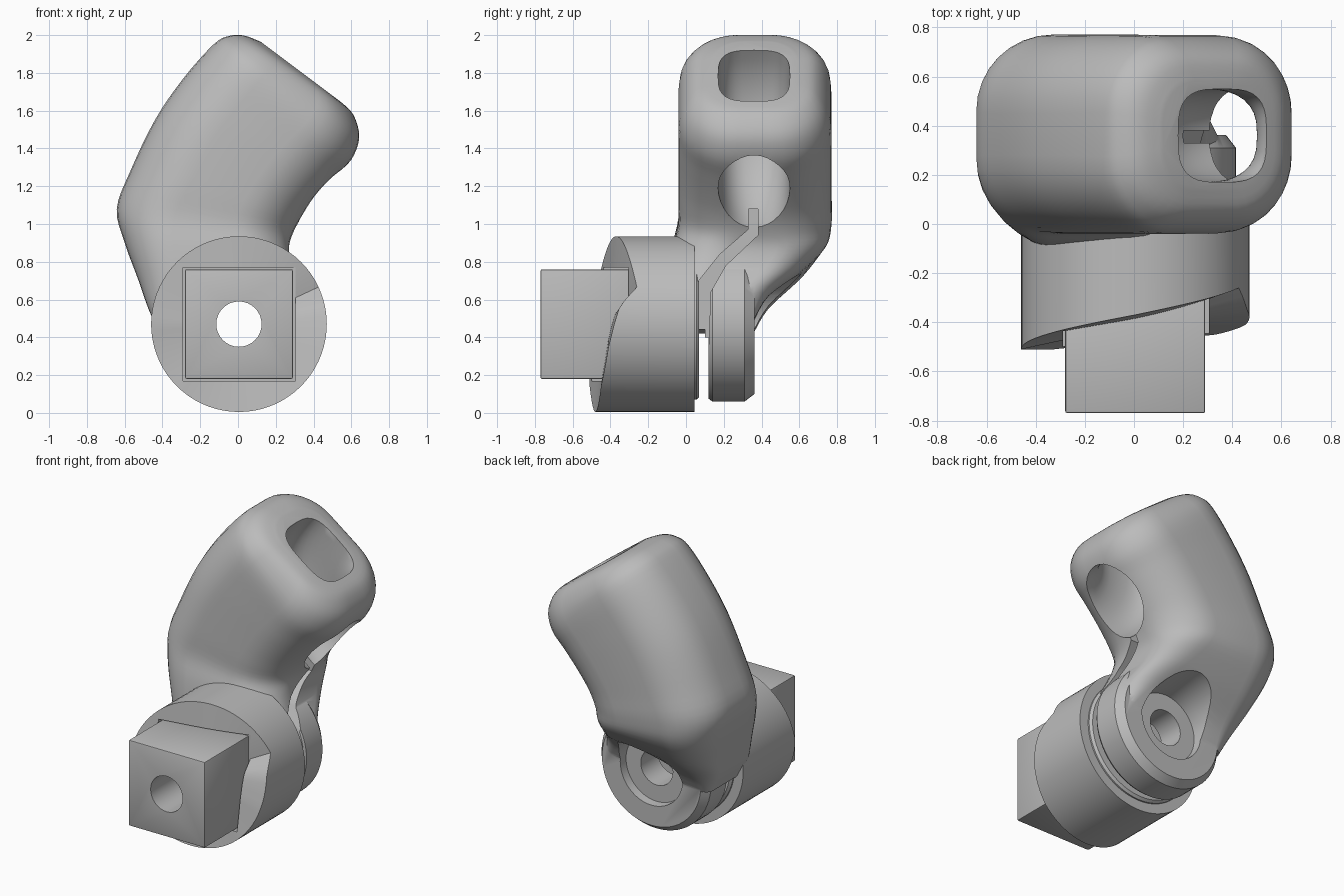
import bpy, bmesh, math
from mathutils import Vector

if "Cube" in bpy.data.objects:
    bpy.data.objects.remove(bpy.data.objects["Cube"])

grey = bpy.data.materials.new("light_grey")
grey.use_nodes = True
grey.diffuse_color = (0.5, 0.5, 0.5, 1)
grey.node_tree.nodes["Principled BSDF"].inputs["Base Color"].default_value = (0.5, 0.5, 0.5, 1)

AXIS = (0.005, 0.47)  # x, z of the pivot


def loft(name, rings):
    """Skin a list of equal-length point rings and cap both ends."""
    bm = bmesh.new()
    rows = [[bm.verts.new(p) for p in ring] for ring in rings]
    n = len(rows[0])
    for a, b in zip(rows, rows[1:]):
        for i in range(n):
            j = (i + 1) % n
            bm.faces.new((a[i], a[j], b[j], b[i]))
    bm.faces.new(rows[0])
    bm.faces.new(rows[-1])
    bmesh.ops.recalc_face_normals(bm, faces=bm.faces[:])
    mesh = bpy.data.meshes.new(name)
    bm.to_mesh(mesh)
    bm.free()
    mesh.materials.append(grey)
    ob = bpy.data.objects.new(name, mesh)
    bpy.context.collection.objects.link(ob)
    return ob


def circle_y(r, y, sides=64):
    return [(AXIS[0] + r * math.cos(2 * math.pi * i / sides), y,
             AXIS[1] + r * math.sin(2 * math.pi * i / sides)) for i in range(sides)]


def turned(name, steps, sides=64):
    return loft(name, [circle_y(r, y, sides) for r, y in steps])


def box(name, x0, x1, y0, y1, z0, z1):
    return loft(name, [[(x0, y, z0), (x1, y, z0), (x1, y, z1), (x0, y, z1)] for y in (y0, y1)])


def prism_x(name, outline, x0, x1):
    return loft(name, [[(x, y, z) for y, z in outline] for x in (x0, x1)])


def activate(ob):
    bpy.ops.object.select_all(action='DESELECT')
    ob.select_set(True)
    bpy.context.view_layer.objects.active = ob


def boolean(ob, tools, op='DIFFERENCE'):
    for tool in tools:
        mod = ob.modifiers.new(tool.name, 'BOOLEAN')
        mod.operation, mod.object, mod.solver = op, tool, 'EXACT'
        activate(ob)
        bpy.ops.object.modifier_apply(modifier=mod.name)


def bevel(ob, width, segments=2):
    mod = ob.modifiers.new("bevel", 'BEVEL')
    mod.width, mod.segments = width, segments
    activate(ob)
    bpy.ops.object.modifier_apply(modifier=mod.name)


def spline(keys, steps):
    """Catmull-Rom through the key tuples."""
    out = []
    for i in range(len(keys) - 1):
        p = [Vector(keys[min(max(i + k, 0), len(keys) - 1)]) for k in (-1, 0, 1, 2)]
        for s in range(steps):
            t = s / steps
            out.append(0.5 * (2 * p[1] + (p[2] - p[0]) * t
                              + (2 * p[0] - 5 * p[1] + 4 * p[2] - p[3]) * t * t
                              + (3 * p[1] - p[0] - 3 * p[2] + p[3]) * t ** 3))
    return out + [Vector(keys[-1])]


def rounded_section(lx, lz, rx, rz, y0, y1, r):
    """Rounded rectangle between an outer and an inner edge point."""
    left, right = Vector((lx, 0, lz)), Vector((rx, 0, rz))
    side = (right - left) / 2
    w, h = side.length, (y1 - y0) / 2
    r = min(r, w * 0.95, h * 0.95)
    mid = (left + right) / 2 + Vector((0, (y0 + y1) / 2, 0))
    pts = []
    for q, (sx, sy) in enumerate([(1, 1), (-1, 1), (-1, -1), (1, -1)]):
        for k in range(9):
            a = (q + k / 8) * math.pi / 2
            u, v = sx * (w - r) + r * math.cos(a), sy * (h - r) + r * math.sin(a)
            pts.append(mid + side.normalized() * u + Vector((0, v, 0)))
    return pts


# Bent housing: outer x,z / inner x,z / y range / corner radius
stations = [
    (0.12, 1.965, 0.54, 1.65, 0.15, 0.58, 0.16),
    (0.03, 1.998, 0.61, 1.58, 0.06, 0.67, 0.23),
    (-0.05, 1.995, 0.642, 1.46, 0.0, 0.73, 0.28),
    (-0.13, 1.95, 0.60, 1.34, -0.035, 0.765, 0.31),
    (-0.29, 1.77, 0.51, 1.24, -0.04, 0.77, 0.32),
    (-0.44, 1.55, 0.42, 1.14, -0.04, 0.77, 0.32),
    (-0.57, 1.28, 0.34, 1.04, -0.04, 0.77, 0.32),
    (-0.642, 1.08, 0.29, 0.95, -0.04, 0.77, 0.31),
    (-0.60, 0.90, 0.27, 0.87, -0.07, 0.74, 0.26),
    (-0.53, 0.71, 0.29, 0.77, -0.09, 0.62, 0.20),
    (-0.47, 0.54, 0.35, 0.64, -0.09, 0.44, 0.13),
    (-0.41, 0.42, 0.37, 0.50, -0.06, 0.36, 0.06),
]
housing = loft("bent_housing", [rounded_section(*s) for s in spline(stations, 4)])

# Rear clamp ear joined to the housing
ear = turned("rear_ear", [(0.38, 0.10), (0.41, 0.14), (0.41, 0.31), (0.37, 0.362)])
boolean(housing, [ear], 'UNION')

# Curved tunnel through the housing: rounded slot at the top, round at the exit
centre = Vector((0.68, 0.36, 1.545))
start, end = math.atan2(0.6, -0.8), math.atan2(-0.8, -0.6) + 2 * math.pi
rings = []
for i in range(-2, 19):
    t = min(max(i / 16, 0), 1)
    a = start + (end - start) * t
    out = Vector((math.cos(a), 0, math.sin(a)))
    along = Vector((-out.z, 0, out.x))
    spot = centre + out * (0.4 + 0.03 * t) + along * (0.15 * (i - 16 * t))
    power = 2 / (3.2 - 1.2 * t)
    ring = []
    for k in range(32):
        c, s = math.cos(k * math.pi / 16), math.sin(k * math.pi / 16)
        ring.append(spot + out * math.copysign(abs(c) ** power, c) * (0.225 + 0.02 * t)
                    + Vector((0, 0.19 * math.copysign(abs(s) ** power, s), 0)))
    rings.append(ring)
tunnel = loft("tunnel_cutter", rings)

# Clamp slit, bolt recess and bolt hole
low_slit = prism_x("low_slit_cutter", [(0.045, -0.1), (0.12, -0.1), (0.12, 0.4), (0.045, 0.4)], -1, 1)
high_slit = prism_x("high_slit_cutter", [(0.05, 0.35), (0.12, 0.35), (0.13, 0.64), (0.21, 0.78),
                                         (0.38, 0.94), (0.38, 1.08), (0.33, 1.08), (0.33, 0.97),
                                         (0.18, 0.84), (0.06, 0.69)], -0.2, 1)
recess = turned("recess_cutter", [(0.23, 0.305), (0.235, 0.38), (0.26, 0.55), (0.30, 0.95)])
hole = turned("bolt_hole_cutter", [(0.12, -1), (0.12, 1)], 32)
boolean(housing, [tunnel, low_slit, high_slit, recess, hole])

# Front disc with a ramped cam face
ramp = [(0, -0.38), (12, -0.35), (25, -0.26), (90, -0.37), (180, -0.51), (225, -0.51),
        (270, -0.48), (315, -0.45), (345, -0.41), (360, -0.38)]


def ramp_y(deg):
    for (a, ya), (b, yb) in zip(ramp, ramp[1:]):
        if a <= deg <= b:
            return ya + (yb - ya) * (deg - a) / (b - a)


R, SIDES = 0.465, 72
back = circle_y(R, 0.045, SIDES)
front = [(x, ramp_y(i * 360 / SIDES), z) for i, (x, y, z) in enumerate(circle_y(R, 0, SIDES))]
inner = [(x, -0.41 + 0.3 * (ramp_y(i * 360 / SIDES) + 0.41), z)
         for i, (x, y, z) in enumerate(circle_y(0.14, 0, SIDES))]
flat = circle_y(0.05, -0.41, SIDES)
disc = loft("front_disc", [back, front, inner, flat])
rim = turned("disc_back_rim", [(0.40, 0.0), (0.40, 0.055), (0.385, 0.07)])

# Square peg seated in a slightly larger pocket
pocket = box("pocket_cutter", -0.29, 0.305, -0.8, -0.3, 0.17, 0.77)
boolean(disc, [pocket, hole])
boolean(rim, [hole])
peg = box("square_peg", -0.28, 0.29, -0.77, -0.29, 0.18, 0.76)
bevel(peg, 0.008)
boolean(peg, [hole])

for ob in (housing, disc, rim, peg):
    activate(ob)
    bpy.ops.object.shade_smooth_by_angle(angle=math.radians(32))
for cutter in (tunnel, low_slit, high_slit, recess, hole, pocket, ear):
    bpy.data.objects.remove(cutter)
